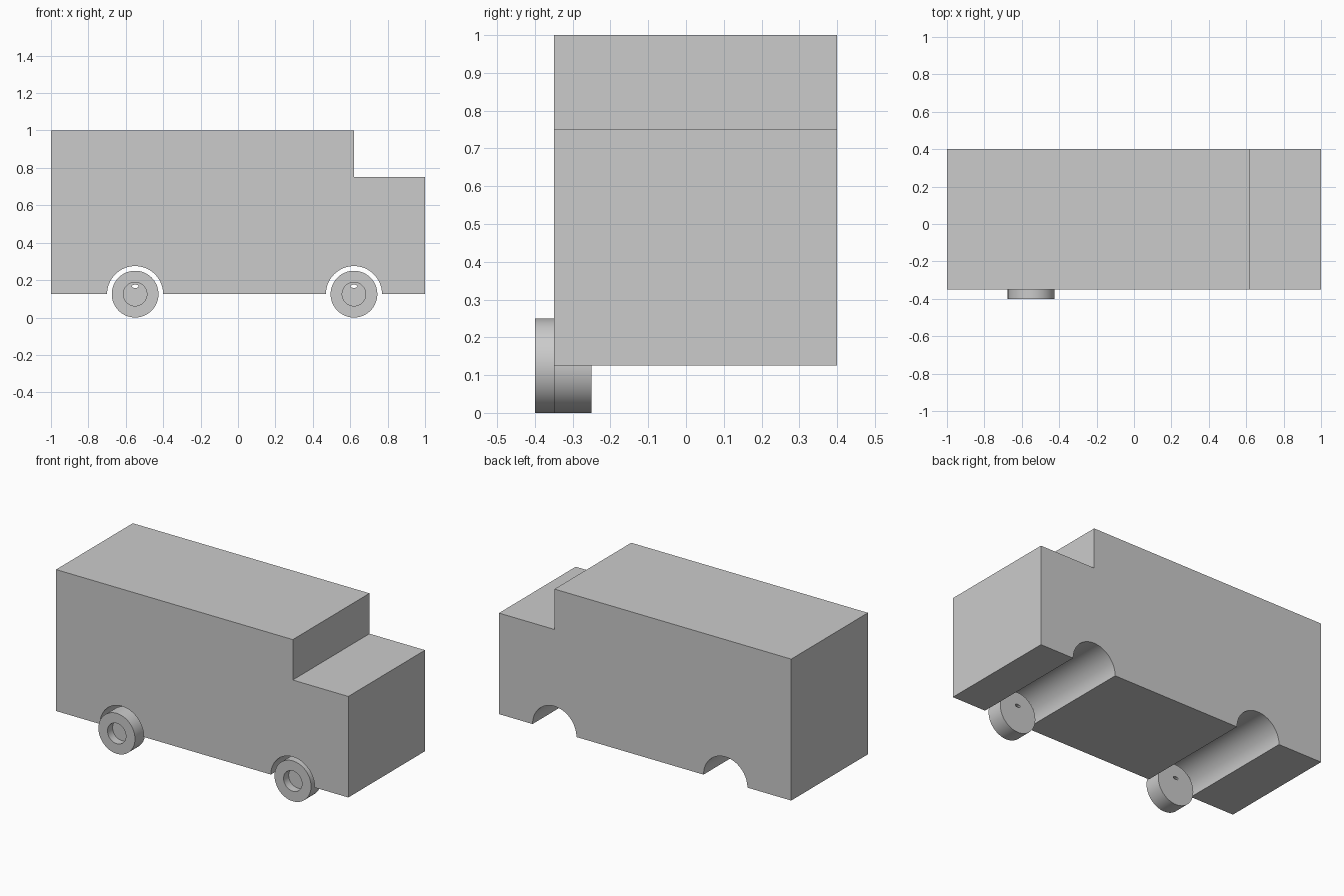
import bpy, bmesh, math

cube = bpy.data.objects.get("Cube")
if cube:
    bpy.data.objects.remove(cube, do_unlink=True)

grey = bpy.data.materials.new("plain grey")
grey.use_nodes = True
grey.diffuse_color = (0.6, 0.6, 0.6, 1)
grey.node_tree.nodes["Principled BSDF"].inputs["Base Color"].default_value = (0.6, 0.6, 0.6, 1)

AXLE_Z = 0.125
REAR_X, FRONT_X = -0.55, 0.62


def extrude_profile(name, points, y0, y1):
    """Extrude an (x, z) outline from y0 to y1."""
    bm = bmesh.new()
    face = bm.faces.new([bm.verts.new((x, y0, z)) for x, z in points])
    result = bmesh.ops.extrude_face_region(bm, geom=[face])
    moved = [g for g in result["geom"] if isinstance(g, bmesh.types.BMVert)]
    bmesh.ops.translate(bm, verts=moved, vec=(0, y1 - y0, 0))
    bmesh.ops.recalc_face_normals(bm, faces=bm.faces)
    mesh = bpy.data.meshes.new(name)
    bm.to_mesh(mesh)
    bm.free()
    mesh.materials.append(grey)
    obj = bpy.data.objects.new(name, mesh)
    bpy.context.collection.objects.link(obj)
    return obj


def ellipse(cx, cz, rx, rz, count=64):
    steps = [2 * math.pi * i / count for i in range(count)]
    return [(cx + rx * math.cos(a), cz + rz * math.sin(a)) for a in steps]


def arch(cx, radius=0.15, count=32):
    steps = [math.pi * (1 - i / count) for i in range(count + 1)]
    return [(cx + radius * math.cos(a), AXLE_Z + radius * math.sin(a)) for a in steps]


def smooth(obj):
    bpy.ops.object.select_all(action="DESELECT")
    obj.select_set(True)
    bpy.context.view_layer.objects.active = obj
    bpy.ops.object.shade_smooth_by_angle(angle=math.radians(30))


def cut(obj, cutter):
    bpy.context.view_layer.objects.active = obj
    mod = obj.modifiers.new("cut", "BOOLEAN")
    mod.operation = "DIFFERENCE"
    mod.solver = "EXACT"
    mod.object = cutter
    bpy.ops.object.modifier_apply(modifier=mod.name)
    bpy.data.objects.remove(cutter, do_unlink=True)


# Body: stepped box with wheel arches running right across
outline = [(-1, AXLE_Z), *arch(REAR_X), *arch(FRONT_X), (1, AXLE_Z),
           (1, 0.75), (FRONT_X, 0.75), (FRONT_X, 1), (-1, 1)]
smooth(extrude_profile("body", outline, -0.35, 0.4))

# Wheels: discs with a hub recess and a small slot through the back
for name, x, y in (("rear_wheel", REAR_X, -0.4), ("front_wheel", FRONT_X, -0.35)):
    wheel = extrude_profile(name, ellipse(x, AXLE_Z, 0.125, 0.125), y, y + 0.1)
    cut(wheel, extrude_profile("hub_cutter", ellipse(x, AXLE_Z, 0.063, 0.063), y - 0.05, y + 0.05))
    cut(wheel, extrude_profile("slot_cutter", ellipse(x, 0.167, 0.018, 0.009, 24), y + 0.03, y + 0.2))
    smooth(wheel)
